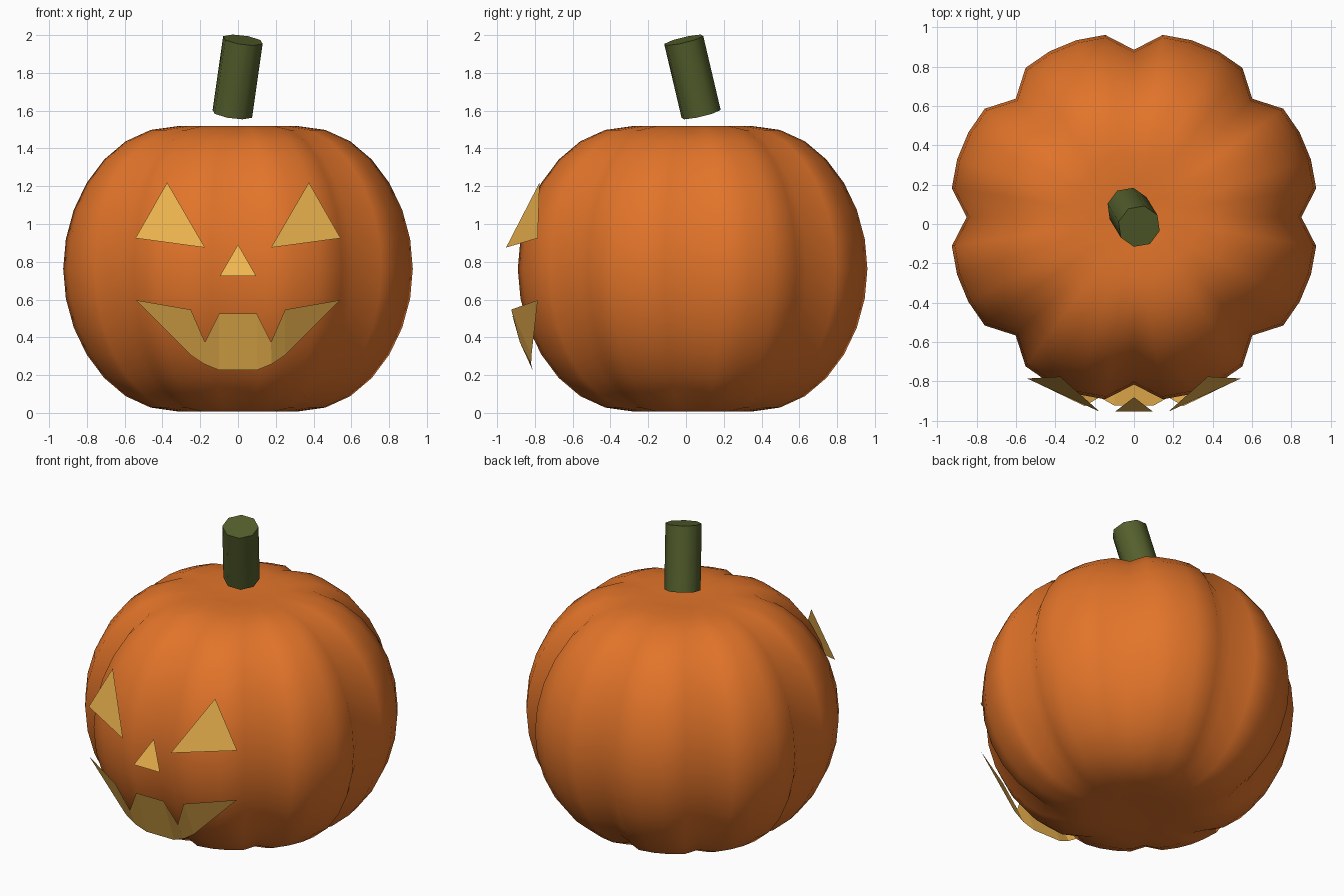
import bpy, bmesh
from math import sin, cos, pi, exp, radians
from mathutils import Vector

if "Cube" in bpy.data.objects:
    bpy.data.objects.remove(bpy.data.objects["Cube"])


def material(name, rgb):
    m = bpy.data.materials.new(name)
    m.diffuse_color = (*rgb, 1)
    m.use_nodes = True
    m.node_tree.nodes["Principled BSDF"].inputs["Base Color"].default_value = m.diffuse_color
    return m


def make_object(name, verts, faces, mat):
    me = bpy.data.meshes.new(name)
    me.from_pydata(verts, [], faces)
    me.materials.append(mat)
    ob = bpy.data.objects.new(name, me)
    bpy.context.collection.objects.link(ob)
    return ob


orange = material("orange_skin", (0.76, 0.175, 0.023))
green = material("stem_green", (0.09, 0.115, 0.026))
glow = material("candle_yellow", (0.87, 0.47, 0.08))

# Ribbed body: eight lobes of five segments, flattened at both poles
LOBE = (0.85, 0.937, 0.945, 0.945, 0.937)
SEG, CY, CZ = 40, 0.035, 0.763


def height(phi):
    r = 0.94 * cos(phi)
    dent = 0.183 * exp(-4.6 * r * r)
    return CZ + 0.925 * sin(phi) - (dent if phi > 0 else -dent if phi < 0 else 0)


verts, faces = [], []
for deg in range(-80, 81, 10):
    phi = radians(deg)
    for s in range(SEG):
        a = 2 * pi * s / SEG
        r = LOBE[s % 5] * cos(phi)
        verts.append((r * cos(a), CY + r * sin(a), height(phi)))
rings = len(verts) // SEG
for i in range(rings - 1):
    for s in range(SEG):
        n = (s + 1) % SEG
        faces.append((i * SEG + s, i * SEG + n, (i + 1) * SEG + n, (i + 1) * SEG + s))
bottom, top = len(verts), len(verts) + 1
verts += [(0, CY, height(-pi / 2)), (0, CY, height(pi / 2))]
last = (rings - 1) * SEG
for s in range(SEG):
    n = (s + 1) % SEG
    faces += [(bottom, n, s), (top, last + s, last + n)]
body = make_object("pumpkin_body", verts, faces, orange)
body.data.polygons.foreach_set("use_smooth", [True] * len(faces))

# Leaning stem
p0, p1 = Vector((-0.03, 0.08, 1.583)), Vector((0.026, -0.012, 1.974))
axis = p1 - p0
bpy.ops.mesh.primitive_cylinder_add(vertices=8, radius=0.109, depth=axis.length,
                                    location=(p0 + p1) / 2,
                                    rotation=axis.to_track_quat('Z', 'Y').to_euler())
stem = bpy.context.object
stem.name = "stem"
stem.data.materials.append(green)
bpy.ops.object.shade_smooth_by_angle(angle=radians(50))

# Eyes, mirrored
eye = [(-0.375, -0.775, 1.22), (-0.543, -0.785, 0.925), (-0.175, -0.953, 0.875)]
make_object("left_eye", eye, [(0, 1, 2)], glow)
make_object("right_eye", [(-x, y, z) for x, y, z in eye], [(0, 2, 1)], glow)

# Nose
make_object("nose", [(0, -0.88, 0.892), (-0.096, -0.953, 0.725), (0.096, -0.953, 0.725)],
            [(0, 1, 2)], glow)

# Mouth: a folded strip between upper and lower lip, mirrored from the left half
corner = (-0.54, -0.785, 0.597)
upper = [(-0.25, -0.925, 0.547), (-0.175, -0.88, 0.375), (-0.1, -0.922, 0.525)]
lower = [(-0.25, -0.818, 0.305), (-0.178, -0.82, 0.258), (-0.1, -0.812, 0.226)]


def flip(pts):
    return [(-x, y, z) for x, y, z in reversed(pts)]


up, low = upper + flip(upper), lower + flip(lower)
n = len(up)
mverts = up + low + [corner] + flip([corner])
mfaces = [(i, n + i, n + i + 1, i + 1) for i in range(n - 1)]
mfaces += [(2 * n, n, 0), (2 * n + 1, n - 1, 2 * n - 1)]
make_object("mouth", mverts, mfaces, glow)
